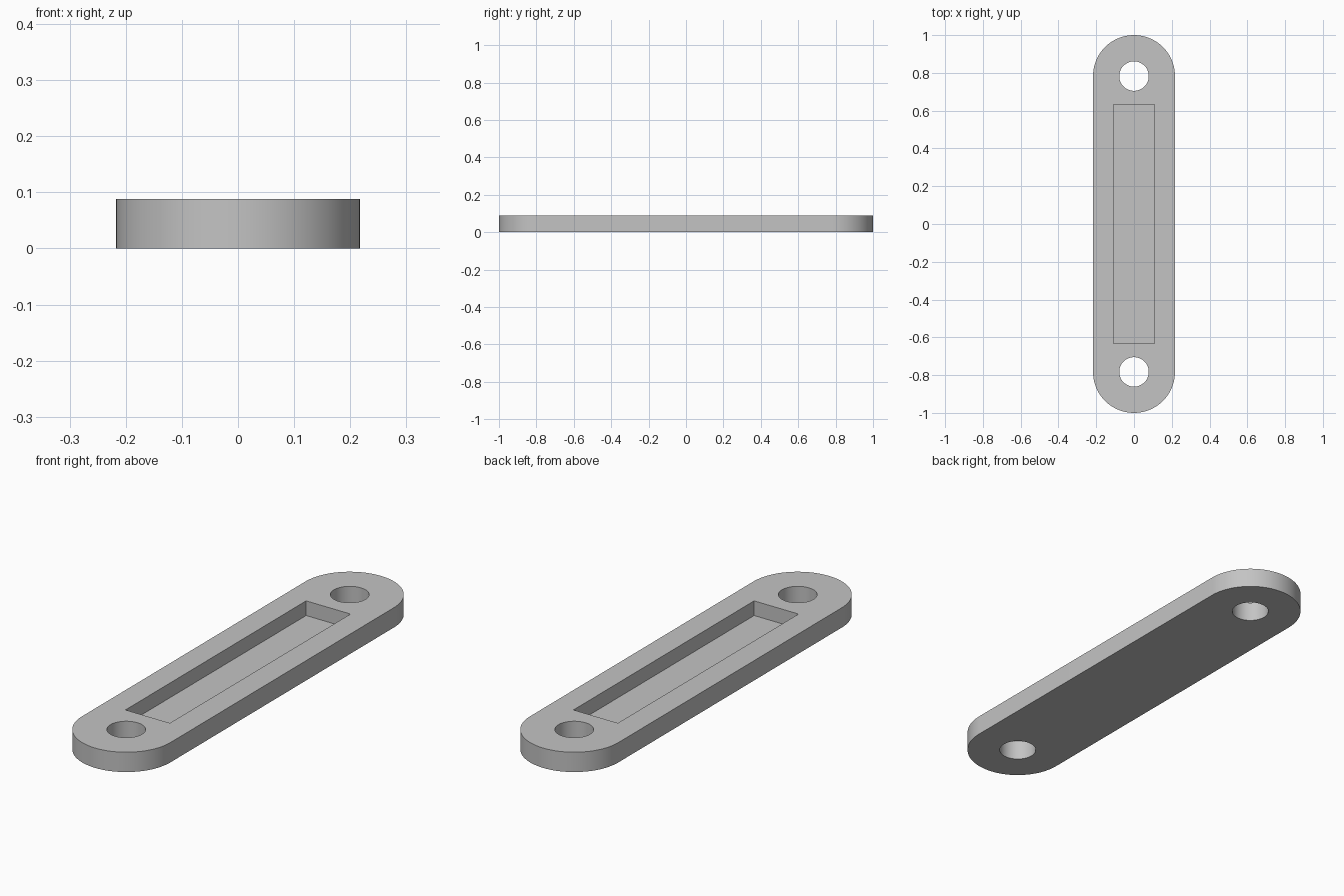
import bpy
import bmesh
from math import cos, sin, pi, radians

cube = bpy.data.objects.get("Cube")
if cube:
    bpy.data.objects.remove(cube, do_unlink=True)

HEIGHT = 0.088
END_Y = 0.783        # centre of each rounded end and its hole
END_R = 0.217
HOLE_R = 0.078
POCKET = (0.109, 0.633)
POCKET_FLOOR = 0.023

grey = bpy.data.materials.new("plain_grey")
grey.use_nodes = True
colour = (0.55, 0.55, 0.55, 1)
grey.diffuse_color = colour
grey.node_tree.nodes["Principled BSDF"].inputs["Base Color"].default_value = colour


def prism(name, outline, z0, z1):
    """Extrude a flat outline from z0 up to z1."""
    bm = bmesh.new()
    face = bm.faces.new([bm.verts.new((x, y, z0)) for x, y in outline])
    top = bmesh.ops.extrude_face_region(bm, geom=[face])["geom"]
    verts = [v for v in top if isinstance(v, bmesh.types.BMVert)]
    bmesh.ops.translate(bm, verts=verts, vec=(0, 0, z1 - z0))
    bmesh.ops.recalc_face_normals(bm, faces=bm.faces)
    mesh = bpy.data.meshes.new(name)
    bm.to_mesh(mesh)
    bm.free()
    mesh.materials.append(grey)
    obj = bpy.data.objects.new(name, mesh)
    bpy.context.collection.objects.link(obj)
    return obj


def arc(cy, r, start, sweep, steps):
    return [(r * cos(start + sweep * i / steps), cy + r * sin(start + sweep * i / steps))
            for i in range(steps + 1)]


# Round-ended bar
bar = prism("link_bar", arc(END_Y, END_R, 0, pi, 48) + arc(-END_Y, END_R, pi, pi, 48), 0, HEIGHT)

# Through holes at both ends, and the rectangular pocket in the top
px, py = POCKET
cutters = [prism(f"{side}_hole_cutter", arc(y, HOLE_R, 0, 2 * pi, 64)[:-1], -0.1, 0.2)
           for side, y in (("front", -END_Y), ("back", END_Y))]
cutters.append(prism("pocket_cutter", [(-px, -py), (px, -py), (px, py), (-px, py)],
                     POCKET_FLOOR, 0.2))

bpy.context.view_layer.objects.active = bar
bar.select_set(True)
for cutter in cutters:
    mod = bar.modifiers.new(cutter.name, "BOOLEAN")
    mod.object = cutter
    mod.solver = "EXACT"
    bpy.ops.object.modifier_apply(modifier=mod.name)
    bpy.data.objects.remove(cutter, do_unlink=True)

# Smooth curved walls, crisp rims
bpy.ops.object.shade_smooth_by_angle(angle=radians(30))
